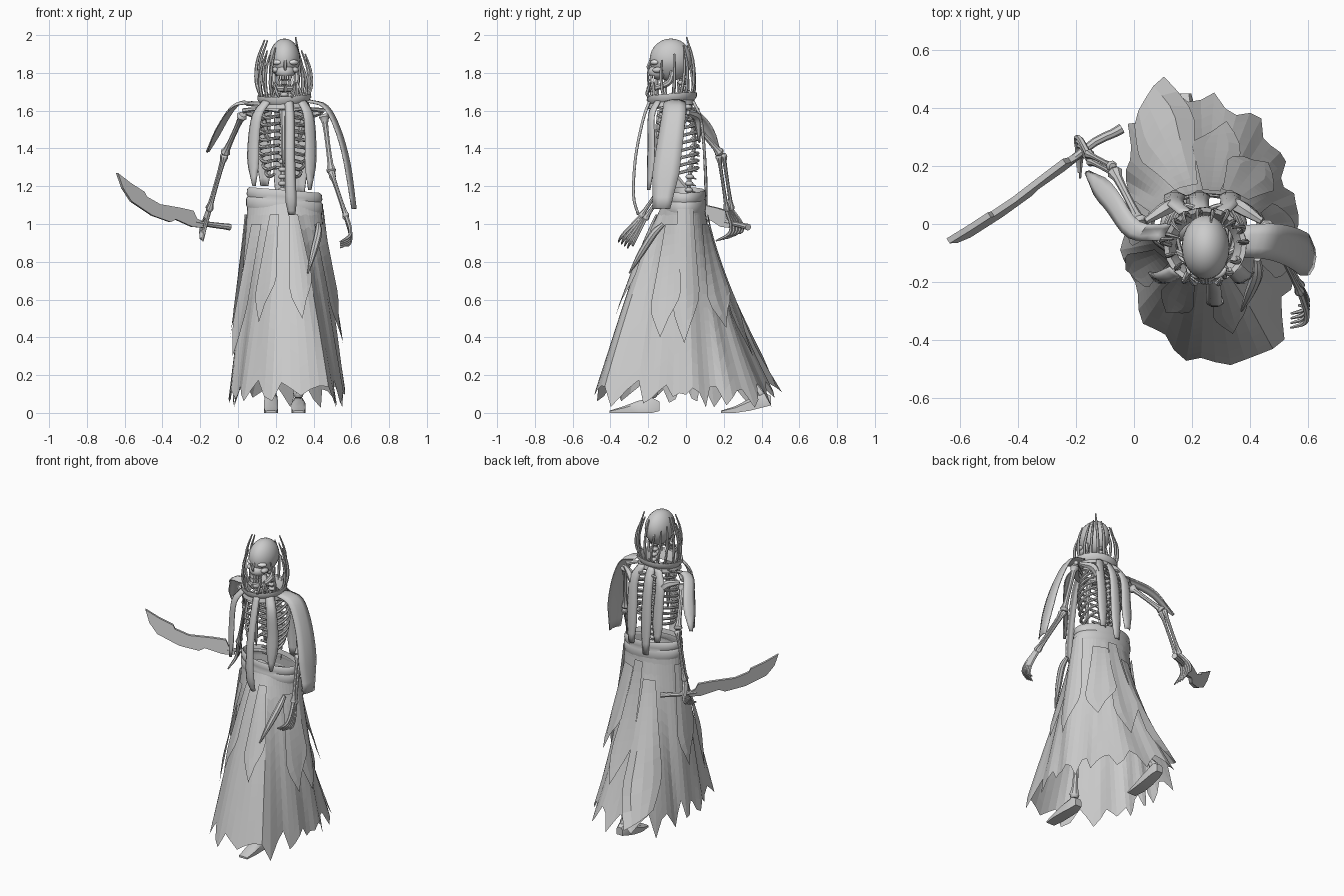
import bpy, bmesh, math, random
from mathutils import Vector as V, Matrix

random.seed(7)
if "Cube" in bpy.data.objects:
    bpy.data.objects.remove(bpy.data.objects["Cube"])


def material(name, rgb):
    m = bpy.data.materials.new(name)
    m.use_nodes = True
    m.diffuse_color = (*rgb, 1)
    m.node_tree.nodes["Principled BSDF"].inputs["Base Color"].default_value = (*rgb, 1)
    return m


GREY = material("bone grey", (0.6, 0.6, 0.6))
WHITE = material("eye white", (0.95, 0.95, 0.95))


def finish(name, bm, mat=GREY, smooth=True, thick=0.0):
    bmesh.ops.recalc_face_normals(bm, faces=bm.faces)
    me = bpy.data.meshes.new(name)
    bm.to_mesh(me)
    bm.free()
    me.materials.append(mat)
    ob = bpy.data.objects.new(name, me)
    bpy.context.collection.objects.link(ob)
    if thick:
        ob.modifiers.new("thickness", "SOLIDIFY").thickness = thick
    if smooth:
        bpy.ops.object.select_all(action="DESELECT")
        bpy.context.view_layer.objects.active = ob
        ob.select_set(True)
        bpy.ops.object.shade_smooth_by_angle(angle=math.radians(40))


def spline(pts, n=5):
    """Smooth path through the points; works for any length of vector."""
    p = [V(q) for q in pts]
    p = [2 * p[0] - p[1]] + p + [2 * p[-1] - p[-2]]
    out = []
    for i in range(1, len(p) - 2):
        a, b, c, d = p[i - 1:i + 3]
        for k in range(n):
            t = k / n
            out.append(0.5 * (2 * b + (c - a) * t + (2 * a - 5 * b + 4 * c - d) * t * t
                              + (3 * b - a - 3 * c + d) * t ** 3))
    return out + [p[-2]]


def grid(bm, rows, closed=False):
    vs = [[bm.verts.new(p) for p in r] for r in rows]
    n = len(vs[0])
    for a, b in zip(vs, vs[1:]):
        for j in range(n if closed else n - 1):
            k = (j + 1) % n
            bm.faces.new((a[j], a[k], b[k], b[j]))
    return vs


def tube(bm, pts, sides=6, n=5):
    """Tube through points (x, y, z, radius)."""
    path = spline(pts, n)
    pos = [p.to_3d() for p in path]
    u, rows = V((0.31, 0.87, 0.4)), []
    for i, p in enumerate(path):
        t = (pos[min(i + 1, len(pos) - 1)] - pos[max(i - 1, 0)]).normalized()
        u = (u - t * u.dot(t)).normalized()
        w = t.cross(u)
        rows.append([pos[i] + p[3] * (u * math.cos(a) + w * math.sin(a))
                     for a in (2 * math.pi * s / sides for s in range(sides))])
    vs = grid(bm, rows, True)
    bm.faces.new(vs[0][::-1])
    bm.faces.new(vs[-1])


def bone(bm, a, b, r):
    a, b = V(a), V(b)
    tube(bm, [(*a.lerp(b, t), r * k) for t, k in
              ((0, .9), (.05, 1.4), (.15, .8), (.5, .65), (.85, .8), (.95, 1.3), (1, .8))], 8, 2)


def ball(bm, c, size, turn=0):
    m = Matrix.Translation(c) @ Matrix.Rotation(turn, 4, "Z") @ Matrix.Diagonal((*size, 1))
    return bmesh.ops.create_uvsphere(bm, u_segments=20, v_segments=14, radius=1, matrix=m)["verts"]


# Skirt: a waist ellipse flaring to an uneven, ragged hem with a trailing back
HEM = [.335, .33, .33, .36, .40, .41, .44, .48, .45, .34, .29, .27,
       .27, .28, .29, .32, .38, .44, .47, .51, .50, .41, .36, .34]


def skirt_point(ang, z, lift=0.0):
    f = (ang / (2 * math.pi) * 24) % 24
    i, t = int(f), f % 1
    hem = HEM[i] * (1 - t) + HEM[(i + 1) % 24] * t
    s, c = math.sin(ang), math.cos(ang)
    waist = 1 / math.sqrt((c / .195) ** 2 + (s / .11) ** 2)
    u = max(0, (1.1 - z) / 1.0)
    k = u ** (1.13 + .3 * s)
    r = waist + (hem - waist) * k + .01 * u * math.sin(11 * ang + 2 * z) + lift
    return V((.245 - .015 * u + r * c, -.01 * (1 - u) + r * s, z))


SEG = 60
hem_z = [.11 + .05 * math.sin(j * 1.7) + random.uniform(-.04, .04) for j in range(SEG)]
bm = bmesh.new()
grid(bm, [[skirt_point(2 * math.pi * j / SEG, 1.12 + (hem_z[j] - 1.12) * i / 14)
           for j in range(SEG)] for i in range(15)], True)
finish("skirt", bm, smooth=False)

# Torn cloth panels over the skirt: angle, half width, top, bottom, flare, tip width
for k, (deg, half, top, low, flare, tip) in enumerate([
        (250, 13, 1.05, .53, .01, .2), (288, 12, 1.05, .55, .01, .2), (340, 16, 1.0, .45, .03, .2),
        (2, 16, 1.08, .42, .012, .2), (48, 22, 1.0, .5, .04, .2), (114, 20, .95, .16, .03, .5),
        (178, 18, 1.05, .45, .02, .2), (215, 14, 1.0, .35, .03, .3), (80, 18, 1.05, .35, .02, .2)]):
    bm = bmesh.new()
    rows = []
    for i in range(11):
        t = i / 10
        w = math.radians(half) * (.75 + .35 * t if t < .75 else 1 - (1 - tip) * (t - .75) * 4)
        rows.append([skirt_point(math.radians(deg) + w * s, top + (low - top) * t + .05 * t * s,
                                 .012 + flare * t) for s in (-1, -.5, 0, .5, 1)])
    grid(bm, rows)
    finish(f"skirt_panel_{k}", bm, smooth=False)

# Rolled fold and waistband
bm = bmesh.new()
tube(bm, [(.425, -.12, 1.0, .012), (.425, -.17, .95, .02), (.40, -.235, .85, .018), (.37, -.30, .74, .004)], 8)
finish("skirt_fold", bm)
bm = bmesh.new()
grid(bm, [[(.246 + .197 * s * math.cos(a), -.01 + .113 * s * math.sin(a), z - .015 * math.cos(a))
           for a in (2 * math.pi * j / 40 for j in range(40))]
          for z, s in ((1.07, 1.0), (1.085, 1.03), (1.12, 1.03), (1.13, .99), (1.145, 1.02),
                       (1.17, 1.0), (1.18, .95), (1.15, .9))], True)
finish("waistband", bm)

# Spine, ribs, breastbone, collarbones and pelvis
bm = bmesh.new()
spine = spline([(.235, .01, 1.08), (.235, .02, 1.25), (.24, .045, 1.45), (.245, .01, 1.62), (.245, -.03, 1.78)], 5)
for p in spine:
    ball(bm, p, (.022, .022, .014))
    tube(bm, [(*p, .008), (p.x, p.y + .035, p.z - .012, .003)], 5, 1)
tube(bm, [(*p, .011) for p in spine], 6, 1)
finish("spine", bm)
bm = bmesh.new()
for i in range(9):
    t = i / 8
    z, w = 1.61 - .31 * t, .085 + .05 * math.sin(math.pi * min(1, .15 + .8 * t))
    for s in (-1, 1):
        gap = .02 + .06 * max(0, t - .55)
        tube(bm, [(.24, .045, z, .008), (.24 + s * w * .65, .06, z - .005, .009),
                  (.24 + s * w, -.02, z - .025, .009), (.24 + s * w * .8, -.11, z - .05, .009),
                  (.24 + s * gap, -.15, z - .035, .007)], 6, 4)
finish("ribs", bm)
bm = bmesh.new()
tube(bm, [(.24, -.13, 1.6, .022), (.24, -.15, 1.5, .014), (.24, -.155, 1.38, .012), (.24, -.15, 1.3, .004)], 8)
for s in (-1, 1):
    tube(bm, [(.24 + s * .02, -.13, 1.6, .013), (.24 + s * .12, -.08, 1.61, .009), (.24 + s * .21, -.01, 1.6, .014)])
    tube(bm, [(.24 + s * .2, .01, 1.59, .012), (.24 + s * .12, .06, 1.56, .025), (.24 + s * .08, .07, 1.43, .004)])
    ball(bm, (.24 + s * .08, .0, 1.06), (.07, .06, .06))
finish("girdle_bones", bm)


# Arms and hands
def arm(name, shoulder, elbow, wrist, palm, curl):
    bm = bmesh.new()
    shoulder, elbow, wrist, palm, curl = map(V, (shoulder, elbow, wrist, palm, curl))
    bone(bm, shoulder, elbow, .021)
    side = (wrist - elbow).cross(palm - wrist + V((.1, 0, 0))).normalized()
    for s in (-1, 1):
        bone(bm, elbow + side * .013 * s, wrist + side * .013 * s, .014)
    for f in range(5):
        o = side * .014 * (f - 2)
        knuckle = palm + o
        mid = knuckle + (palm - wrist) * .45 + curl * .25 + o * .3
        tip = knuckle + (palm - wrist) * .3 + curl * (1 if f else .6) + o * .4
        tube(bm, [(*(wrist + o * .5), .011), (*knuckle, .010), (*mid, .009), (*tip, .004)], 6, 3)
    finish(name, bm)


arm("right_arm", (.025, .0, 1.58), (-.07, .185, 1.37), (-.155, .23, 1.07), (-.178, .265, 1.0), (-.01, -.08, -.06))
arm("left_arm", (.455, -.01, 1.58), (.495, -.07, 1.27), (.575, -.23, 1.03), (.595, -.28, .96), (-.06, -.03, -.055))


# Sword: slightly leaning flat blade swung to its heading, with a round grip
def on_sword(x, z, off=0):
    lean = .2 * (z - 1.0 + .6 * (x + .2))
    return V((x, .33 + (x + .05) * .66, z)) + V((-.551, .834, 0)) * (off + lean)


outline = [(-.64, 1.27), (-.57, 1.215), (-.5, 1.17), (-.49, 1.145), (-.42, 1.105), (-.3, 1.085), (-.235, 1.07),
           (-.22, 1.03), (-.19, 1.01), (-.19, .98), (-.25, .985), (-.34, 1.025), (-.37, 1.01), (-.47, 1.045),
           (-.58, 1.12), (-.62, 1.19)]
bm = bmesh.new()
flat = [[bm.verts.new(on_sword(x, z, o)) for x, z in outline] for o in (-.01, .01)]
bm.faces.new(flat[0])
bm.faces.new(flat[1][::-1])
for j in range(len(outline)):
    k = (j + 1) % len(outline)
    bm.faces.new((flat[0][j], flat[0][k], flat[1][k], flat[1][j]))
finish("sword_blade", bm, smooth=False)
bm = bmesh.new()
tube(bm, [(*on_sword(-.23, 1.01), .012), (*on_sword(-.13, .995), .015), (*on_sword(-.075, .988, -.015), .016),
          (*on_sword(-.045, .983, -.02), .018)], 8, 2)
finish("sword_grip", bm)

# Legs and wedge feet
for name, x, heel, hip in (("right", .175, .44, .17), ("left", .32, -.15, .31)):
    bm = bmesh.new()
    knee = (x, heel * .35 - .08, .6)
    bone(bm, (hip, 0, 1.06), knee, .028)
    bone(bm, knee, (x, heel - .03, .08), .024)
    finish(name + "_leg", bm)
    bm = bmesh.new()
    lift = .03 if heel > 0 else 0
    rows = [[(x + w * c, heel + y, z0 + h * (.5 + .5 * s)) for c, s in
             ((-1, -1), (1, -1), (1, .5), (.6, 1), (-.6, 1), (-1, .5))]
            for y, w, z0, h in ((.01, .022, lift + .01, .05), (-.03, .033, lift, .08),
                                (-.1, .037, lift * .4, .065), (-.18, .038, 0, .035), (-.255, .03, 0, .012))]
    vs = grid(bm, rows, True)
    bm.faces.new(vs[0])
    bm.faces.new(vs[-1])
    finish(name + "_foot", bm)

# Skull, jaw, eyes and teeth
C = V((.247, -.08, 1.87))
bm = bmesh.new()
for v in ball(bm, C, (.083, .112, .112)):
    if v.co.z < C.z - .02:
        v.co.x += (C.x - v.co.x) * 2.2 * (C.z - .02 - v.co.z)
ball(bm, (.25, -.145, 1.805), (.052, .055, .04))
for s in (-1, 1):
    ball(bm, (.25 + s * .052, -.15, 1.815), (.02, .028, .016))
    tube(bm, [(.25 + s * .06, -.07, 1.81, .014), (.25 + s * .06, -.09, 1.75, .016),
              (.25 + s * .042, -.165, 1.72, .016), (.25, -.195, 1.715, .018)], 8)
tube(bm, [(.25, -.185, 1.87, .007), (.25, -.2, 1.835, .009), (.25, -.195, 1.815, .006)])
finish("skull", bm)
bm = bmesh.new()
for s in (-1, 1):
    ball(bm, (.25 + s * .045, -.168, 1.856), (.028, .016, .014), s * .6)
finish("eyes", bm, WHITE)
bm = bmesh.new()
for row in (1.776, 1.75):
    for j in range(-3, 4):
        at = Matrix.Translation((.25 + .0125 * j, -.195 + .0025 * j * j, row))
        bmesh.ops.create_cube(bm, size=1, matrix=at @ Matrix.Diagonal((.010, .012, .022, 1)))
finish("teeth", bm, WHITE, smooth=False)

# Collar
bm = bmesh.new()
grid(bm, [[(.245 + r * math.cos(a), -.075 + .93 * r * math.sin(a), z + .012 * math.sin(a + .5))
           for a in (2 * math.pi * j / 32 for j in range(32))]
          for r, z in ((.10, 1.62), (.135, 1.62), (.128, 1.645), (.143, 1.665), (.142, 1.685),
                       (.125, 1.68), (.11, 1.65), (.10, 1.62))], True)
finish("collar", bm)

# Claw-like strands rising around the head
bm = bmesh.new()
for k in range(18):
    a = math.radians(20 * k + random.uniform(-6, 6))
    top = random.uniform(.2, .33)
    if 255 < math.degrees(a) < 325:
        top = .09
    bow, lean = random.uniform(.13, .15), random.uniform(-.3, .3)
    tube(bm, [(.245 + r * math.cos(a + lean * t), -.075 + .93 * r * math.sin(a + lean * t), 1.66 + top * t, w)
              for t, r, w in ((0, .12, .008), (.3, bow, .009), (.65, bow - .005, .008),
                              (1, bow - .04 * top / .3, .004))], 6, 4)
finish("head_strands", bm)


# Torn scarf strips hanging from the collar
def strip(name, pts, width, across, tip=.3):
    bm = bmesh.new()
    path = spline(pts, 4)
    across, rows = V(across).normalized(), []
    for i, p in enumerate(path):
        t = i / (len(path) - 1)
        w = width / 2 * (.85 + .3 * t if t < .8 else 1.1 - (1.1 - tip) * 5 * (t - .8))
        d = path[min(i + 1, len(path) - 1)] - path[max(i - 1, 0)]
        out = d.cross(across).normalized()
        if out.dot(p - V((.24, -.04, p.z))) < 0:
            out = -out
        rows.append([p + across * w * s + out * .012 * (1 - s * s) for s in (-1, -.4, .4, 1)])
    grid(bm, rows)
    finish(name, bm, thick=.006)


strip("front_strip", [(.27, -.19, 1.65), (.275, -.225, 1.55), (.275, -.265, 1.35), (.28, -.275, 1.15), (.285, -.25, 1.05)],
      .055, (1, 0, 0), .7)
strip("front_right_strip", [(.15, -.16, 1.65), (.1, -.185, 1.57), (.08, -.185, 1.4), (.085, -.195, 1.2)], .068, (1, -.6, 0))
strip("front_left_strip", [(.34, -.15, 1.65), (.375, -.185, 1.57), (.385, -.185, 1.4), (.38, -.195, 1.18)], .068, (1, .6, 0))
strip("left_shoulder_strip", [(.37, -.06, 1.65), (.465, -.06, 1.62), (.53, -.075, 1.5), (.58, -.1, 1.32), (.615, -.13, 1.08)],
      .135, (.2, .98, 0), .7)
strip("right_shoulder_strip", [(.12, -.03, 1.64), (.0, -.02, 1.635), (-.08, .085, 1.54), (-.16, .175, 1.38)],
      .075, (.55, .8, .2))
for k, (x, low) in enumerate(((.14, 1.2), (.225, 1.1), (.33, 1.15))):
    strip(f"back_strip_{k}", [(x * .6 + .098, .035, 1.65), (x, .075, 1.56), (x, .095, 1.38), (x, .105, low)],
          .07, (1, 0, 0), .6)
